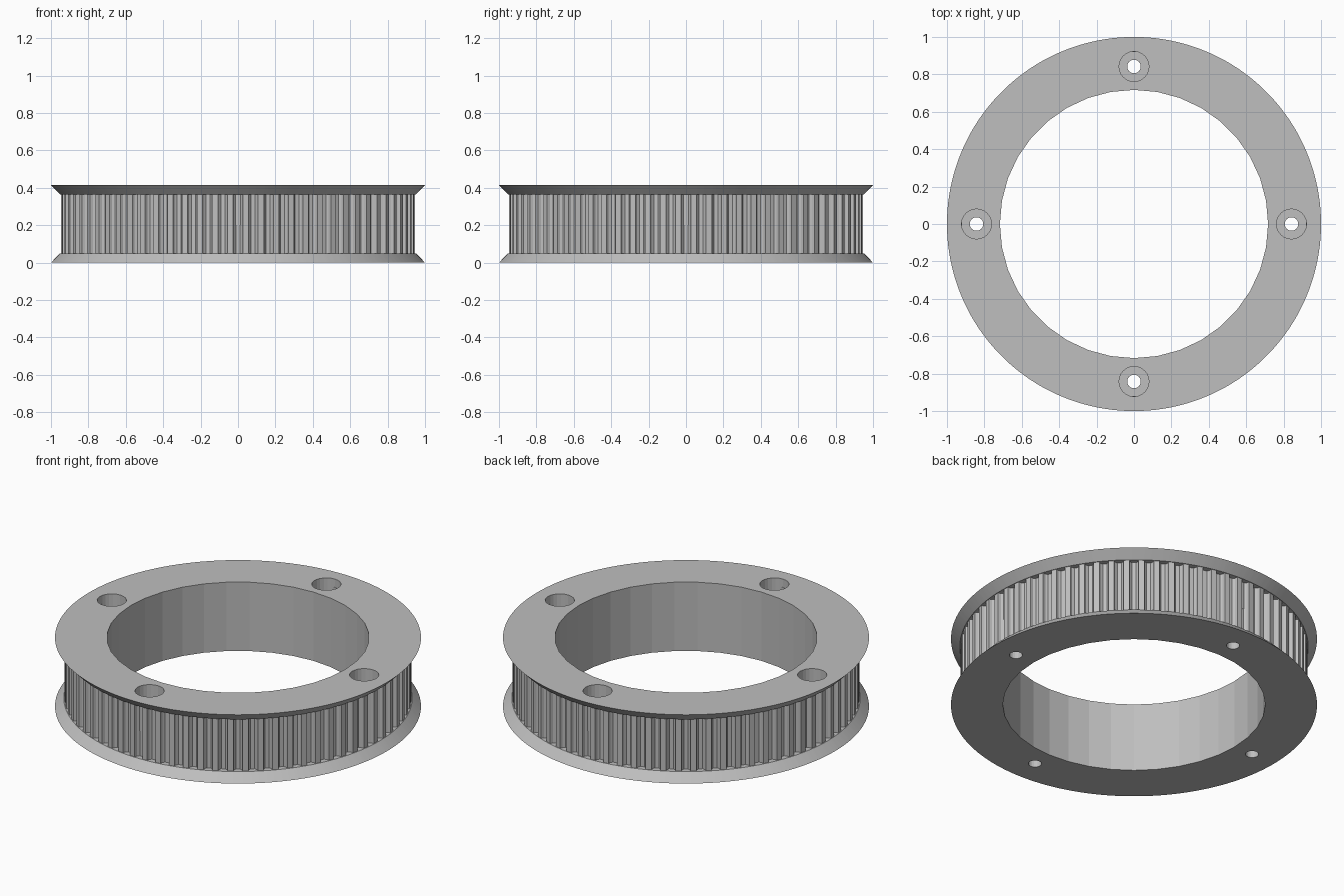
import bpy, bmesh
from math import sin, cos, tau

cube = bpy.data.objects.get("Cube")
if cube:
    bpy.data.objects.remove(cube, do_unlink=True)

HEIGHT, RIM = 0.415, 0.05
TEETH, TIP_R, DEPTH = 72, 0.948, 0.03
BORE_R, BOLT_R = 0.717, 0.842
HEAD_R, SHANK_R, SEAT_Z = 0.08, 0.036, 0.2

# One belt groove: position within the pitch, share of full depth
GROOVE = [(-0.31, 0), (-0.27, 0.55), (-0.14, 0.95),
          (0.14, 0.95), (0.27, 0.55), (0.31, 0)]
OUTLINE = [((t + f) * tau / TEETH, TIP_R - d * DEPTH)
           for t in range(TEETH) for f, d in GROOVE]

bm = bmesh.new()


def circle(r, z, n, cx=0, cy=0):
    return [bm.verts.new((cx + r * cos(i * tau / n), cy + r * sin(i * tau / n), z))
            for i in range(n)]


def rim(r, z):
    return [bm.verts.new((r * cos(a), r * sin(a), z)) for a, _ in OUTLINE]


def toothed(z):
    return [bm.verts.new((r * cos(a), r * sin(a), z)) for a, r in OUTLINE]


def stitch(loops):
    """Join successive loops of equal length with quads."""
    for a, b in zip(loops, loops[1:]):
        for i in range(len(a)):
            j = (i + 1) % len(a)
            bm.faces.new((a[i], a[j], b[j], b[i]))


def cap(loops):
    """Fill the flat face bounded by an outer loop and its holes."""
    edges = [bm.edges.get((l[i - 1], l[i])) for l in loops for i in range(len(l))]
    bmesh.ops.triangle_fill(bm, edges=edges, use_beauty=True, normal=(0, 0, 1))


# Outside: lower flange, toothed belt track, upper flange
outer = [rim(1, 0), rim(0.952, RIM), toothed(RIM),
         toothed(HEIGHT - RIM), rim(0.952, HEIGHT - RIM), rim(1, HEIGHT)]
stitch(outer)

# Central bore
bore = [circle(BORE_R, 0, 36), circle(BORE_R, HEIGHT, 36)]
stitch(bore)

# Four counterbored bolt holes
bottom, top = [outer[0], bore[0]], [outer[-1], bore[-1]]
for k in range(4):
    x, y = BOLT_R * cos(k * tau / 4), BOLT_R * sin(k * tau / 4)
    hole = [circle(r, z, 24, x, y) for r, z in
            ((SHANK_R, 0), (SHANK_R, SEAT_Z), (HEAD_R, SEAT_Z), (HEAD_R, HEIGHT))]
    stitch(hole)
    bottom.append(hole[0])
    top.append(hole[-1])

# Flat end faces
cap(bottom)
cap(top)
bmesh.ops.recalc_face_normals(bm, faces=bm.faces[:])

mesh = bpy.data.meshes.new("belt_pulley")
bm.to_mesh(mesh)
bm.free()

grey = bpy.data.materials.new("plain grey")
grey.use_nodes = True
colour = (0.52, 0.52, 0.52, 1)
grey.diffuse_color = colour
grey.node_tree.nodes["Principled BSDF"].inputs["Base Color"].default_value = colour
mesh.materials.append(grey)

pulley = bpy.data.objects.new("belt_pulley", mesh)
bpy.context.collection.objects.link(pulley)
